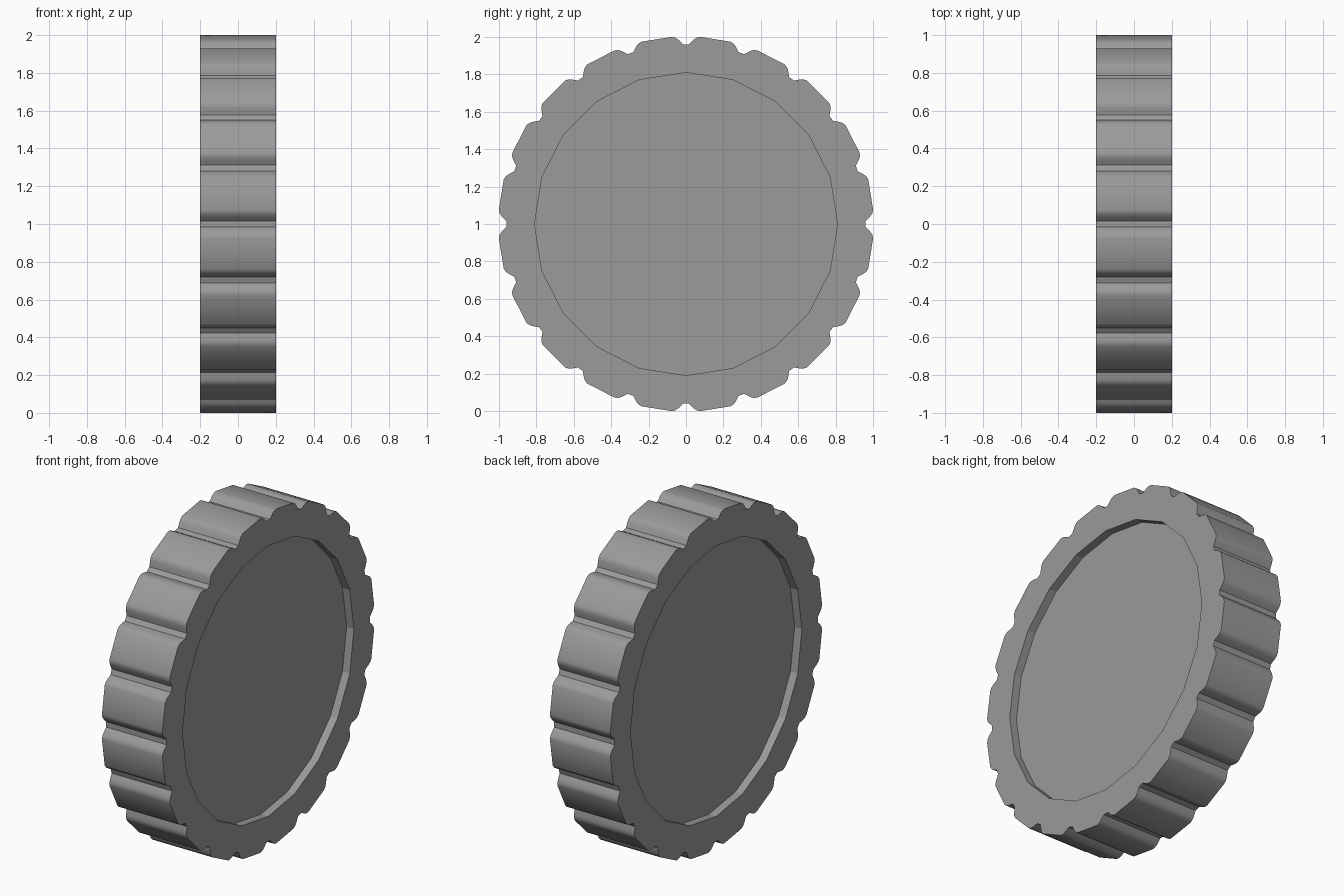
import bpy, bmesh
from math import radians, sin, cos, atan2, hypot

if "Cube" in bpy.data.objects:
    bpy.data.objects.remove(bpy.data.objects["Cube"])

TEETH = 20
HALF_W = 0.2        # half thickness along x
RECESS_R = 0.81
RECESS_X = 0.152    # x of the recessed disc faces
STEP = radians(360 / TEETH)

# Half of one tooth, from the groove centre: (sideways, radius)
half = [(0.0, 0.96), (0.016, 0.96), (0.029, 0.973), (0.043, 0.987),
        (0.057, 0.996), (0.075, 1.0005)]
polar = [(atan2(s, r), hypot(s, r)) for s, r in half]
tooth = polar + [(STEP - a, r) for a, r in reversed(polar[1:])]
N = len(tooth)

bm = bmesh.new()


def ring(x, points):
    return [bm.verts.new((x, r * cos(a), 1 + r * sin(a))) for a, r in points]


outline = [(i * STEP + a, r) for i in range(TEETH) for a, r in tooth]
circle = [(i * STEP, RECESS_R) for i in range(TEETH)]

# Rim face, recess wall and recessed disc on each side
outer = {}
for side in (-1, 1):
    out = outer[side] = ring(side * HALF_W, outline)
    lip = ring(side * HALF_W, circle)
    floor = ring(side * RECESS_X, circle)
    for i in range(TEETH):
        j = (i + 1) % TEETH
        sector = [out[(i * N + k) % len(out)] for k in range(N + 1)]
        bm.faces.new([lip[i]] + sector + [lip[j]])
        bm.faces.new((lip[i], lip[j], floor[j], floor[i]))
    bm.faces.new(floor)

# Toothed tread, smooth shaded
a, b = outer[-1], outer[1]
for i in range(len(a)):
    j = (i + 1) % len(a)
    bm.faces.new((a[i], a[j], b[j], b[i])).smooth = True

bmesh.ops.recalc_face_normals(bm, faces=bm.faces)
for e in bm.edges:
    e.smooth = e.calc_face_angle(0) < radians(30)

mesh = bpy.data.meshes.new("ridged_wheel")
bm.to_mesh(mesh)
bm.free()

# Dark grey finish
grey = bpy.data.materials.new("dark_grey")
grey.diffuse_color = (0.325, 0.325, 0.325, 1)
grey.use_nodes = True
grey.node_tree.nodes["Principled BSDF"].inputs["Base Color"].default_value = grey.diffuse_color
mesh.materials.append(grey)

wheel = bpy.data.objects.new("ridged_wheel", mesh)
bpy.context.collection.objects.link(wheel)
